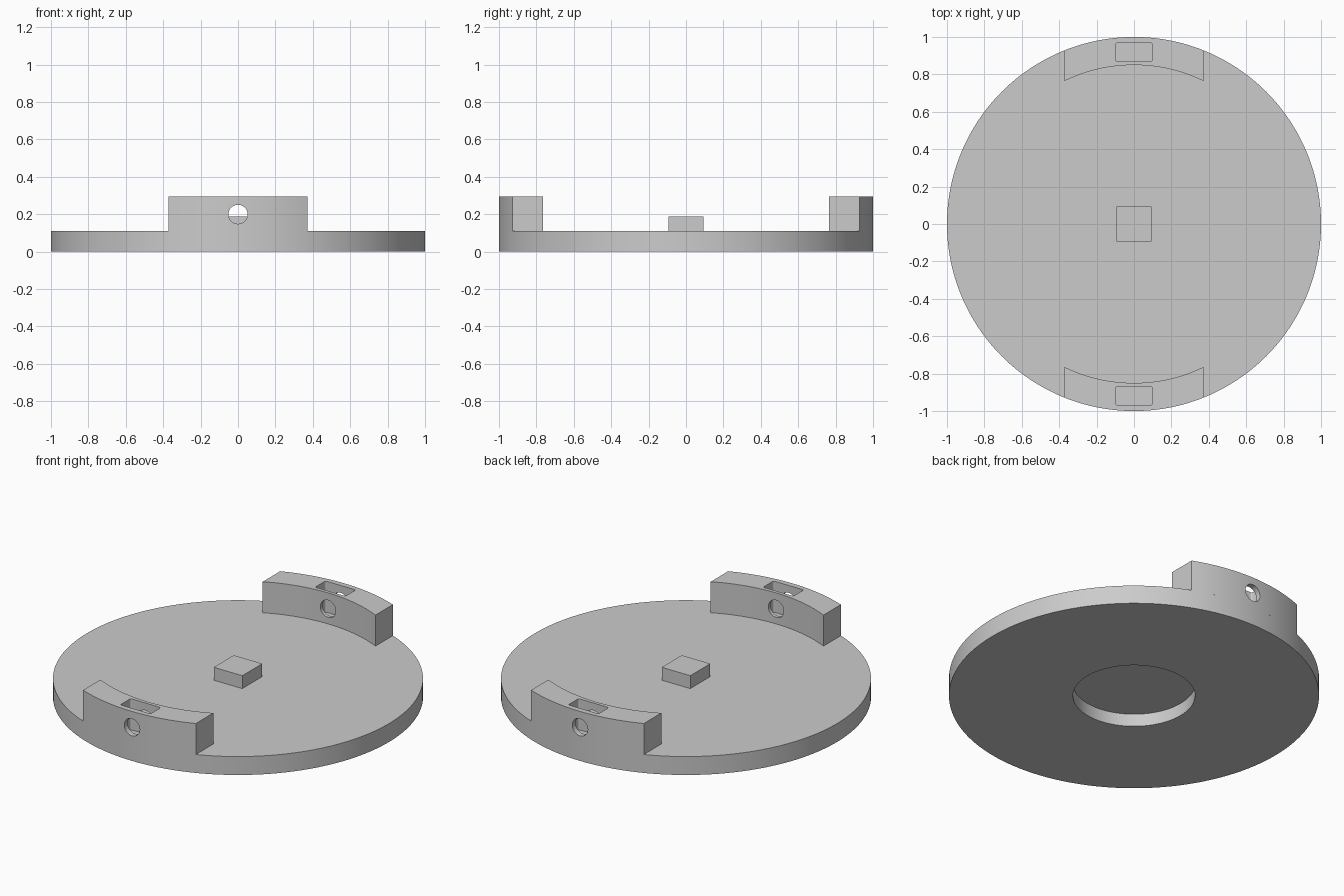
import bpy, bmesh
from math import asin, sin, cos, pi, radians

cube = bpy.data.objects.get("Cube")
if cube:
    bpy.data.objects.remove(cube, do_unlink=True)

DISC_TOP, LUG_TOP, LUG_HALF = 0.11, 0.295, 0.372
SEGMENTS = 192

grey = bpy.data.materials.new("plain grey")
grey.use_nodes = True
colour = (0.6, 0.6, 0.6, 1)
grey.diffuse_color = colour
grey.node_tree.nodes["Principled BSDF"].inputs["Base Color"].default_value = colour


def finish(name, bm):
    bmesh.ops.recalc_face_normals(bm, faces=bm.faces)
    mesh = bpy.data.meshes.new(name)
    bm.to_mesh(mesh)
    bm.free()
    mesh.materials.append(grey)
    obj = bpy.data.objects.new(name, mesh)
    bpy.context.collection.objects.link(obj)
    return obj


def select(obj):
    bpy.ops.object.select_all(action='DESELECT')
    obj.select_set(True)
    bpy.context.view_layer.objects.active = obj


def smooth(obj):
    select(obj)
    bpy.ops.object.shade_smooth_by_angle(angle=radians(30))


def prism(name, outline, z0, z1):
    """Extrude a closed outline from z0 up to z1."""
    bm = bmesh.new()
    base = bm.faces.new([bm.verts.new((x, y, z0)) for x, y in outline])
    top = bmesh.ops.extrude_face_region(bm, geom=[base])["geom"]
    verts = [v for v in top if isinstance(v, bmesh.types.BMVert)]
    bmesh.ops.translate(bm, verts=verts, vec=(0, 0, z1 - z0))
    return finish(name, bm)


def arc(radius, half_width, count):
    """Points on the rim, from -half_width to +half_width in x."""
    a = asin(half_width / radius)
    angles = [-a + 2 * a * i / count for i in range(count + 1)]
    return [(radius * sin(t), radius * cos(t)) for t in angles]


def rounded_rect(x, y0, y1, r):
    corners = [(x - r, y1 - r), (r - x, y1 - r), (r - x, y0 + r), (x - r, y0 + r)]
    return [(cx + r * cos((k + i / 4) * pi / 2), cy + r * sin((k + i / 4) * pi / 2))
            for k, (cx, cy) in enumerate(corners) for i in range(5)]


def cut(obj, cutter):
    mod = obj.modifiers.new("cut", 'BOOLEAN')
    mod.operation, mod.solver, mod.object = 'DIFFERENCE', 'EXACT', cutter
    select(obj)
    bpy.ops.object.modifier_apply(modifier=mod.name)
    bpy.data.objects.remove(cutter, do_unlink=True)


# Round base with a shallow round recess underneath, lathed from rings
bm = bmesh.new()
rings = []
for r, z in [(0.33, 0.075), (0.33, 0), (1, 0), (1, DISC_TOP)]:
    rings.append([bm.verts.new((r * cos(2 * pi * i / SEGMENTS), r * sin(2 * pi * i / SEGMENTS), z))
                  for i in range(SEGMENTS)])
for low, high in zip(rings, rings[1:]):
    for i in range(SEGMENTS):
        j = (i + 1) % SEGMENTS
        bm.faces.new((low[i], low[j], high[j], high[i]))
bm.faces.new(rings[0])
bm.faces.new(rings[-1])
smooth(finish("round_base", bm))

# Square stud in the centre
h = 0.094
prism("centre_stud", [(-h, -h), (h, -h), (h, h), (-h, h)], DISC_TOP, 0.187)

# Two curved lugs on the rim, each with a top slot and a round cross hole
for name, side in (("back_lug", 1), ("front_lug", -1)):
    outline = arc(1, LUG_HALF, 24) + arc(0.85, LUG_HALF, 24)[::-1]
    lug = prism(name, [(x, side * y) for x, y in outline], DISC_TOP, LUG_TOP)

    slot_outline = [(x, side * y) for x, y in rounded_rect(0.1, 0.87, 0.967, 0.01)]
    cut(lug, prism("slot_cutter", slot_outline, 0, 0.5))

    hole = [(0.051 * cos(2 * pi * i / 48), 0.051 * sin(2 * pi * i / 48)) for i in range(48)]
    drill = prism("hole_cutter", hole, -0.3, 0.3)
    drill.rotation_euler.x = pi / 2
    drill.location = (0, side * 0.92, 0.2)
    cut(lug, drill)

    # Open the underside where the lug joins the base
    bm = bmesh.new()
    bm.from_mesh(lug.data)
    under = [f for f in bm.faces if f.normal.z < -0.9
             and all(abs(v.co.z - DISC_TOP) < 0.001 for v in f.verts)]
    bmesh.ops.delete(bm, geom=under, context='FACES')
    bm.to_mesh(lug.data)
    bm.free()
    smooth(lug)
